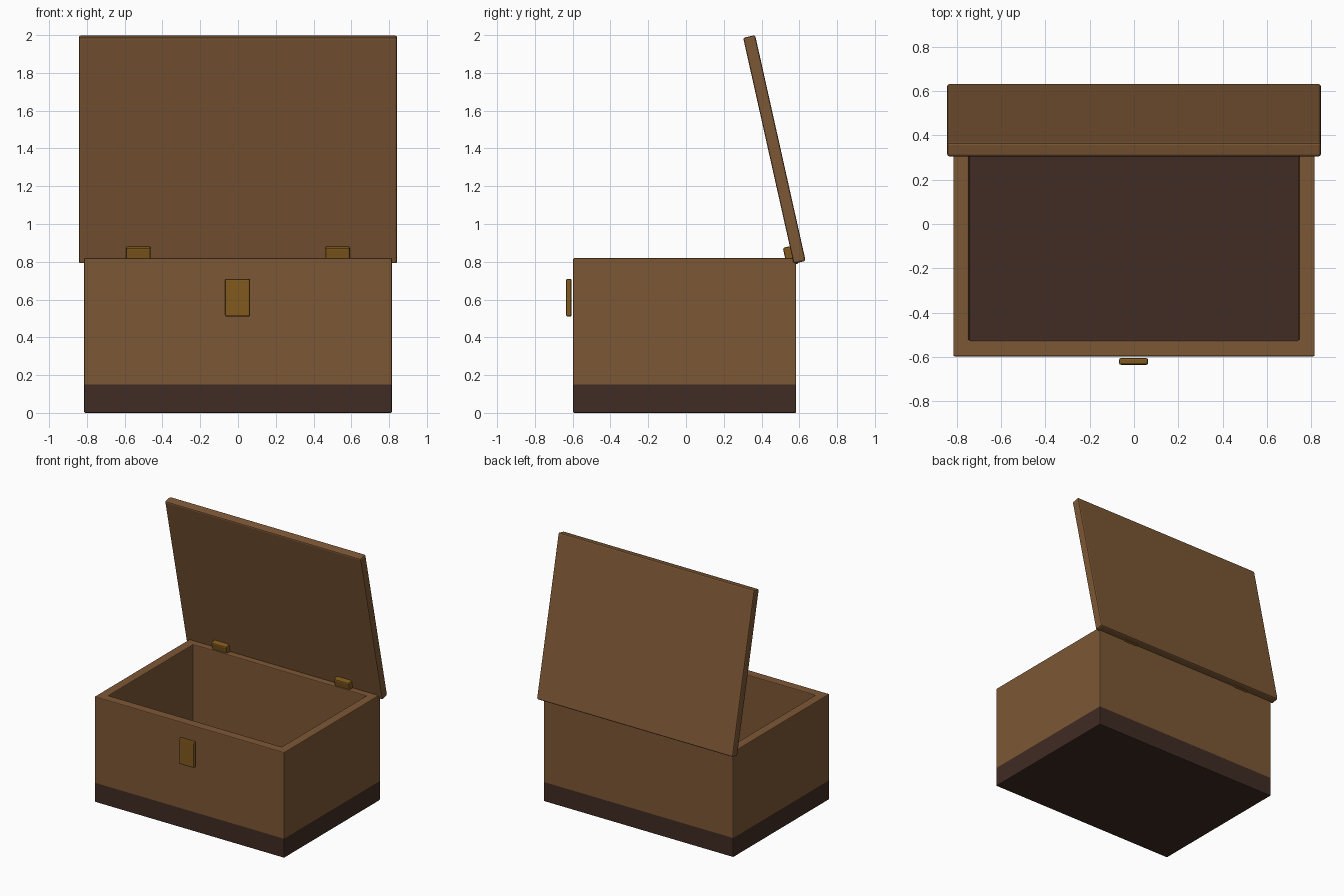
import bpy, bmesh
from mathutils import Matrix, Vector

cube = bpy.data.objects.get("Cube")
if cube:
    bpy.data.objects.remove(cube, do_unlink=True)


def material(name, r, g, b):
    m = bpy.data.materials.new(name)
    m.use_nodes = True
    m.diffuse_color = (r, g, b, 1)
    m.node_tree.nodes["Principled BSDF"].inputs["Base Color"].default_value = (r, g, b, 1)
    return m


WOOD = material("warm_brown_wood", 0.202, 0.095, 0.036)
DARK = material("dark_brown_wood", 0.051, 0.025, 0.017)
BRASS = material("aged_brass", 0.223, 0.102, 0.013)


def box_mesh(size):
    bm = bmesh.new()
    bmesh.ops.create_cube(bm, size=1, matrix=Matrix.Diagonal((*size, 1)))
    return bm


def finish(bm, name, loc, mats, bevel, tilt=0, segments=2):
    """Turn a bmesh into a placed object with softened edges."""
    bmesh.ops.recalc_face_normals(bm, faces=bm.faces)
    mesh = bpy.data.meshes.new(name)
    bm.to_mesh(mesh)
    bm.free()
    for m in mats:
        mesh.materials.append(m)
    ob = bpy.data.objects.new(name, mesh)
    bpy.context.collection.objects.link(ob)
    ob.location = loc
    ob.rotation_euler.x = tilt
    mod = ob.modifiers.new("soft_edges", "BEVEL")
    mod.width = bevel
    mod.segments = segments
    mod.limit_method = "ANGLE"
    return ob


# Open body: dark base band, hollow interior with a dark floor
WIDTH, DEPTH, HEIGHT, BAND, WALL = 1.63, 1.18, 0.82, 0.15, 0.1
bm = box_mesh((WIDTH, DEPTH, HEIGHT))
bmesh.ops.translate(bm, verts=bm.verts, vec=(0, 0, HEIGHT / 2))
bmesh.ops.bisect_plane(bm, geom=bm.verts[:] + bm.edges[:] + bm.faces[:],
                       plane_co=(0, 0, BAND), plane_no=(0, 0, 1))
top = max(bm.faces, key=lambda f: f.calc_center_median().z)
bmesh.ops.inset_region(bm, faces=[top], thickness=WALL)
floor = bmesh.ops.extrude_discrete_faces(bm, faces=[top])["faces"][0]
bmesh.ops.translate(bm, verts=floor.verts, vec=(0, 0, BAND - HEIGHT))
for f in bm.faces:
    f.material_index = int(f.calc_center_median().z < BAND + 0.01)
finish(bm, "chest_body", (0, -0.007, 0), [WOOD, DARK], 0.006)

# Open lid leaning forward over the back edge
LEAN = 0.22
finish(box_mesh((1.685, 0.065, 1.225)), "lid", (0, 0.468, 1.395), [WOOD], 0.01, LEAN)

# Hinges at the foot of the lid
for side, x in (("right", -0.527), ("left", 0.527)):
    finish(box_mesh((0.13, 0.065, 0.1)), side + "_hinge", (x, 0.555, 0.832), [BRASS], 0.01, LEAN)

# Front latch plate
finish(box_mesh((0.132, 0.03, 0.2)), "latch_plate", (-0.002, -0.62, 0.61), [BRASS], 0.009)
